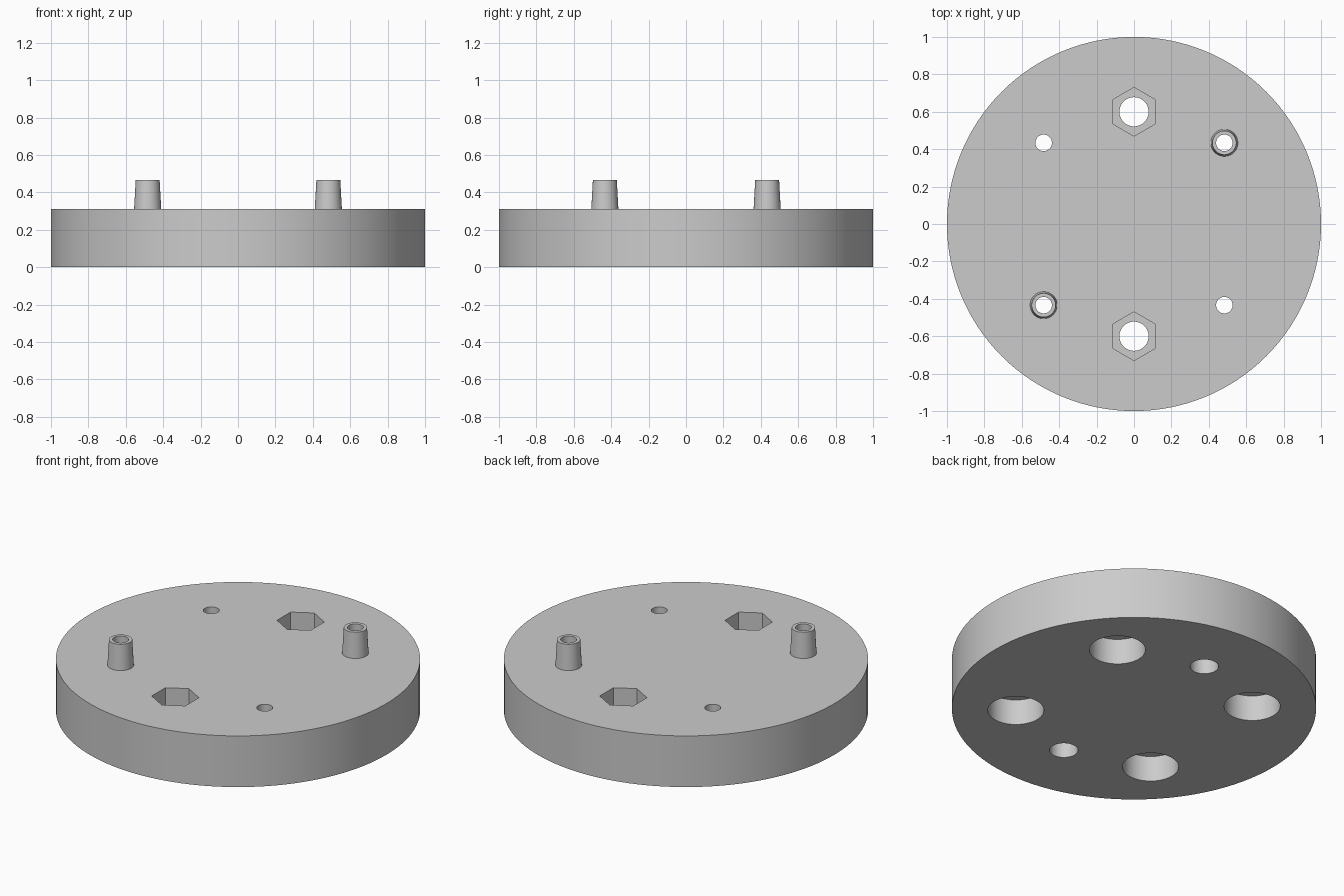
import bpy, bmesh, math
from mathutils import Matrix

if "Cube" in bpy.data.objects:
    bpy.data.objects.remove(bpy.data.objects["Cube"], do_unlink=True)

PLATE_TOP, POST_TOP, STEP = 0.31, 0.465, 0.155
BORE_R = 0.044
SCREW_X, SCREW_Y, NUT_Y = 0.483, 0.434, 0.6

grey = bpy.data.materials.new("plain_grey")
grey.use_nodes = True
colour = (0.6, 0.6, 0.6, 1)
grey.diffuse_color = colour
grey.node_tree.nodes["Principled BSDF"].inputs["Base Color"].default_value = colour


def make_object(name, bm):
    bmesh.ops.recalc_face_normals(bm, faces=bm.faces)
    mesh = bpy.data.meshes.new(name)
    bm.to_mesh(mesh)
    bm.free()
    mesh.materials.append(grey)
    obj = bpy.data.objects.new(name, mesh)
    bpy.context.scene.collection.objects.link(obj)
    return obj


def cylinder(name, radius, low, high, x=0, y=0, sides=48, turn=0):
    bm = bmesh.new()
    place = Matrix.Translation((x, y, (low + high) / 2)) @ Matrix.Rotation(turn, 4, "Z")
    bmesh.ops.create_cone(bm, cap_ends=True, segments=sides, radius1=radius,
                          radius2=radius, depth=high - low, matrix=place)
    return make_object(name, bm)


def activate(obj):
    bpy.ops.object.select_all(action="DESELECT")
    obj.select_set(True)
    bpy.context.view_layer.objects.active = obj


def cut(target, cutter):
    activate(target)
    mod = target.modifiers.new("cut", "BOOLEAN")
    mod.operation, mod.solver, mod.object = "DIFFERENCE", "EXACT", cutter
    bpy.ops.object.modifier_apply(modifier=mod.name)
    bpy.data.objects.remove(cutter, do_unlink=True)


def tube_post(name, x, y):
    # Tapered outer wall, flat rim and straight bore, open where it meets the plate
    profile = [(0.0725, PLATE_TOP), (0.064, POST_TOP), (BORE_R, POST_TOP), (BORE_R, PLATE_TOP)]
    bm = bmesh.new()
    points = [bm.verts.new((r, 0, z)) for r, z in profile]
    edges = [bm.edges.new(pair) for pair in zip(points, points[1:])]
    bmesh.ops.spin(bm, geom=points + edges, cent=(0, 0, 0), axis=(0, 0, 1),
                   angle=math.tau, steps=48, use_merge=True)
    bmesh.ops.remove_doubles(bm, verts=bm.verts, dist=1e-5)
    bmesh.ops.translate(bm, verts=bm.verts, vec=(x, y, 0))
    return make_object(name, bm)


# Round plate
plate = cylinder("base_plate", 1, 0, PLATE_TOP, sides=128)

# Four screw holes, widened from below
for sx in (-1, 1):
    for sy in (-1, 1):
        x, y = sx * SCREW_X, sy * SCREW_Y
        cut(plate, cylinder("counterbore", 0.154, -0.1, STEP, x, y, 64))
        cut(plate, cylinder("screw_hole", BORE_R, -0.1, PLATE_TOP + 0.1, x, y))

# Two bolt holes with hexagonal nut pockets on top
for sy in (-1, 1):
    cut(plate, cylinder("nut_pocket", 0.13, STEP, PLATE_TOP + 0.1, 0, sy * NUT_Y, 6))
    cut(plate, cylinder("bolt_hole", 0.078, -0.1, PLATE_TOP + 0.1, 0, sy * NUT_Y))

# Hollow posts on opposite screw holes
parts = [plate,
         tube_post("back_left_post", SCREW_X, SCREW_Y),
         tube_post("front_right_post", -SCREW_X, -SCREW_Y)]

for part in parts:
    activate(part)
    bpy.ops.object.shade_smooth_by_angle(angle=math.radians(30))
